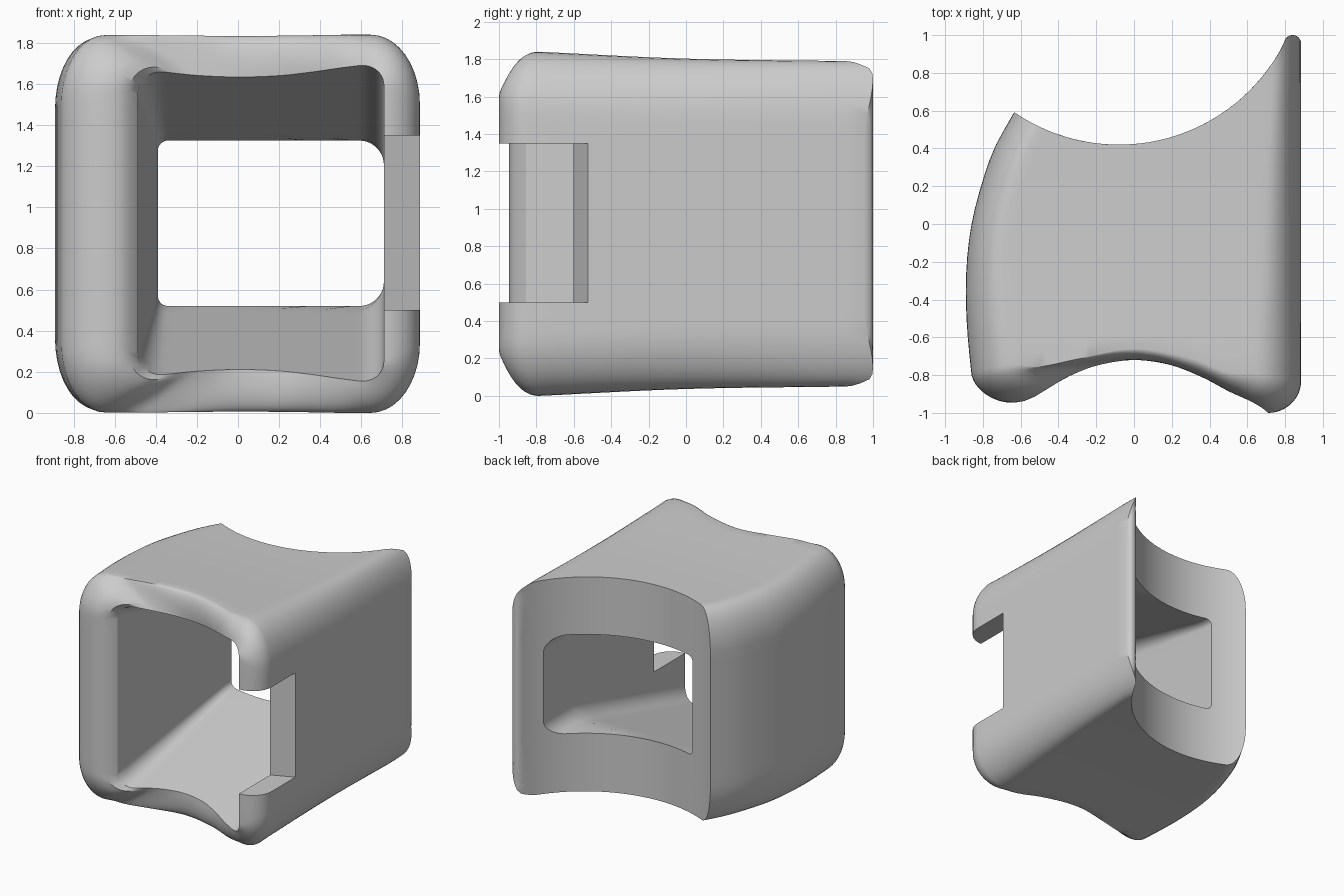
import bpy, bmesh
from math import sin, cos, pi, radians, sqrt

if "Cube" in bpy.data.objects:
    bpy.data.objects.remove(bpy.data.objects["Cube"])


def curve(pts):
    """Smooth interpolation through (a, b) points."""
    def slope(i):
        a, b = pts[max(i - 1, 0)], pts[min(i + 1, len(pts) - 1)]
        return (b[1] - a[1]) / (b[0] - a[0])

    def f(v):
        v = min(max(v, pts[0][0]), pts[-1][0])
        i = 0
        while i < len(pts) - 2 and v > pts[i + 1][0]:
            i += 1
        (x0, y0), (x1, y1) = pts[i], pts[i + 1]
        h = x1 - x0
        t = (v - x0) / h
        return (y0 * (1 + 2 * t) * (1 - t) ** 2 + slope(i) * h * t * (1 - t) ** 2
                + y1 * t * t * (3 - 2 * t) + slope(i + 1) * h * t * t * (t - 1))
    return f


def lerp(a, b, t):
    return a + (b - a) * min(max(t, 0), 1)


# Plan-view edges and side profiles
front_inner = curve([(-.5, -.86), (-.36, -.81), (-.2, -.75), (0, -.72), (.2, -.745),
                     (.36, -.81), (.5, -.885), (.62, -.94), (.68, -.975), (.71, -1)])
front_outer = curve([(-.9, -.78), (-.63, -.745), (-.5, -.755), (-.3, -.715), (0, -.66),
                     (.3, -.71), (.5, -.785), (.65, -.79), (.885, -.83)])
left_wall = curve([(-.85, -.855), (-.6, -.88), (-.4, -.89), (-.2, -.885), (0, -.86),
                   (.2, -.81), (.4, -.74), (.6, -.63)])
top_line = curve([(-.85, 1.842), (-.79, 1.84), (0, 1.803), (.85, 1.79), (1, 1.788)])


def back(x):
    if x < .8:
        return 1.4 - sqrt(.98 ** 2 - (x + .08) ** 2)
    return .955 + sqrt(max(.045 ** 2 - (x - .84) ** 2, 0))


# Cross-section positions: four elliptical corners joined by straight sides
C, SX, SZ = 10, 28, 14
SLOTS = []
for k in range(4):
    SLOTS += [('c', k, i / C) for i in range(C + 1)]
    n = SZ if k % 2 == 0 else SX
    SLOTS += [('s', k, i / n) for i in range(1, n)]


def section(slot, xl, xr, zb, zt, rl, rr):
    def corner(k, t):
        rx, rz = rr if k < 2 else rl
        cx = xr - rx if k < 2 else xl + rx
        cz = zt - rz if k in (1, 2) else zb + rz
        a = (k - 1 + t) * pi / 2
        return cx + rx * cos(a), cz + rz * sin(a)
    kind, k, t = slot
    if kind == 'c':
        return corner(k, t)
    p, q = corner(k, 1), corner((k + 1) % 4, 0)
    return p[0] + (q[0] - p[0]) * t, p[1] + (q[1] - p[1]) * t


def outer(slot, y):
    z = top_line(y)
    return section(slot, left_wall(y), .885, 1.84 - z, z,
                   (lerp(.22, .18, (y + .7) / .7), .34), (lerp(.24, .15, (y + .7) / 1.5), .34))


def inner(slot, y):
    z = lerp(1.71, 1.325, (y + 1) / 1.42)
    r = lerp(.12, .05, (y + .8) / 1.2)
    return section(slot, lerp(-.49, -.39, (y + .9) / 1.35), .71, 1.845 - z, z, (r, r), (.12, .12))


def meet(surface, slot, edge):
    """Find the depth where a wall surface reaches an edge curve."""
    y = 0
    for _ in range(30):
        y = edge(surface(slot, y)[0])
    return y


def wall_profile(slot):
    pts = []
    y0, y1 = meet(outer, slot, back), meet(outer, slot, front_outer)
    y2, y3 = meet(inner, slot, front_inner), meet(inner, slot, back)
    # outside wall, back to front
    for i in range(17):
        y = y0 + (y1 - y0) * i / 16
        x, z = outer(slot, y)
        pts.append((x, y, z))
    # rounded front lip
    ox, oz = outer(slot, y1)
    ix, iz = inner(slot, y2)
    bulge = .1 * lerp(0, 1, (-ox - .5) / .35)
    for i in range(1, 12):
        a = pi / 2 * i / 12
        t = 1 - cos(a)
        y = y1 + (y2 - y1) * sin(a) - bulge * sqrt(sin(pi * t))
        pts.append((ox + (ix - ox) * t, y, oz + (iz - oz) * t))
    # tapered cavity wall, front to back
    for i in range(15):
        y = y2 + (y3 - y2) * i / 14
        x, z = inner(slot, y)
        pts.append((x, y, z))
    # curved back face
    (ix, iz), (ox, oz) = inner(slot, y3), outer(slot, y0)
    for i in range(1, 14):
        t = i / 14
        x = ix + (ox - ix) * t
        pts.append((x, back(x), iz + (oz - iz) * t))
    return pts


def make_object(name, bm):
    bmesh.ops.recalc_face_normals(bm, faces=bm.faces)
    me = bpy.data.meshes.new(name)
    bm.to_mesh(me)
    bm.free()
    ob = bpy.data.objects.new(name, me)
    bpy.context.collection.objects.link(ob)
    return ob


# Hollow sleeve body
bm = bmesh.new()
rows = [[bm.verts.new(p) for p in wall_profile(s)] for s in SLOTS]
for i, row in enumerate(rows):
    nxt = rows[(i + 1) % len(rows)]
    for j in range(len(row)):
        k = (j + 1) % len(row)
        bm.faces.new((row[j], row[k], nxt[k], nxt[j]))
body = make_object("sleeve_body", bm)

# Notch in the front of the right wall
bm = bmesh.new()
plan = [(.65, -1.2), (1, -1.2), (1, -.476), (.65, -.626)]
face = bm.faces.new([bm.verts.new((x, y, .5)) for x, y in plan])
ext = bmesh.ops.extrude_face_region(bm, geom=[face])
bmesh.ops.translate(bm, vec=(0, 0, .85),
                    verts=[v for v in ext['geom'] if isinstance(v, bmesh.types.BMVert)])
cutter = make_object("notch_cutter", bm)
cutter.hide_render = True

mod = body.modifiers.new("notch", 'BOOLEAN')
mod.operation = 'DIFFERENCE'
mod.solver = 'EXACT'
mod.object = cutter
bpy.context.view_layer.objects.active = body
body.select_set(True)
cutter.select_set(False)
bpy.ops.object.modifier_apply(modifier=mod.name)
bpy.data.objects.remove(cutter)
bpy.ops.object.shade_smooth_by_angle(angle=radians(32))
